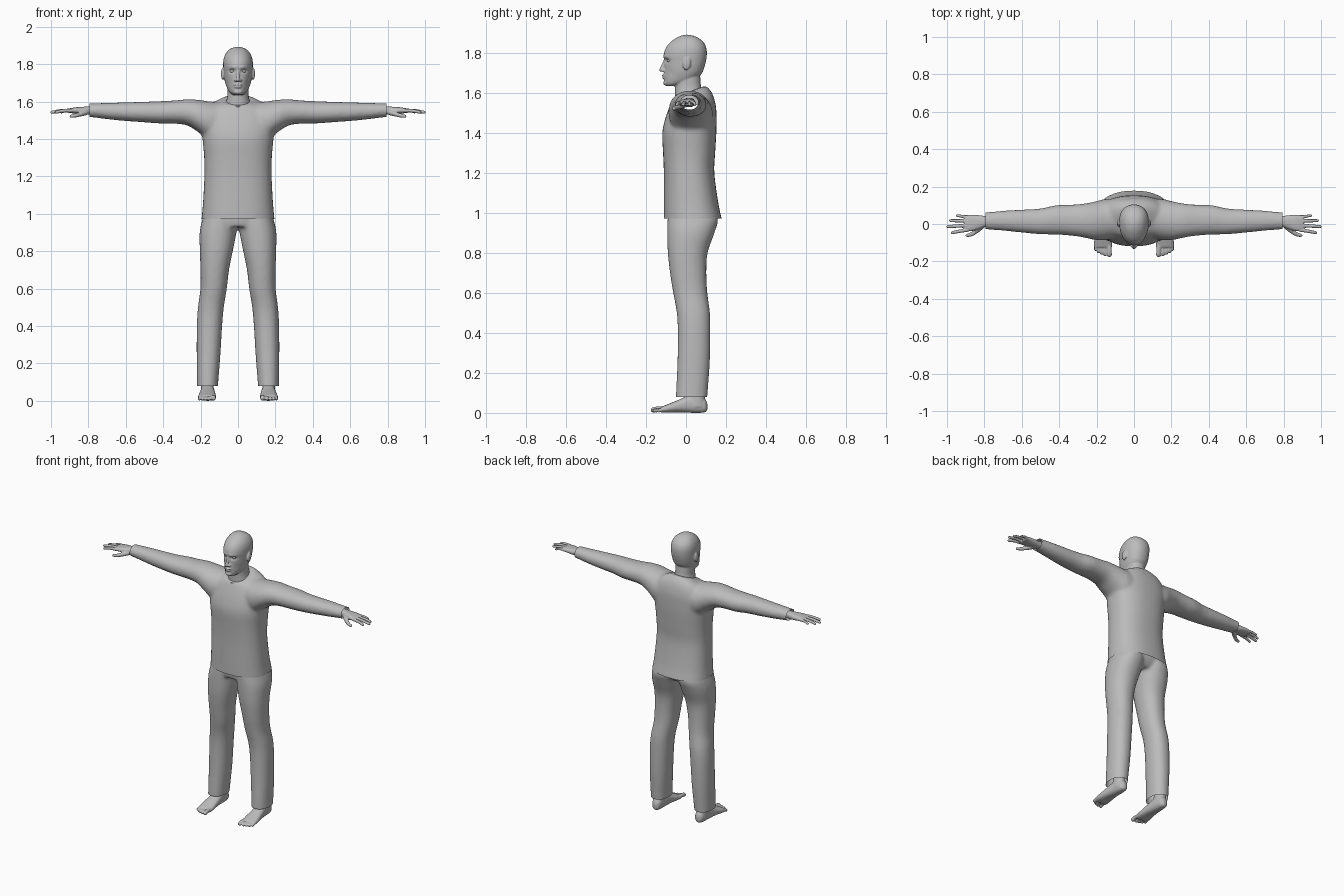
import bpy, bmesh, math
from mathutils import Vector, Matrix

if "Cube" in bpy.data.objects:
    bpy.data.objects.remove(bpy.data.objects["Cube"])

grey = bpy.data.materials.new("plain grey")
grey.diffuse_color = (0.5, 0.5, 0.5, 1)
grey.use_nodes = True
grey.node_tree.nodes["Principled BSDF"].inputs["Base Color"].default_value = grey.diffuse_color


def spline(rows, n=4):
    """Catmull-Rom interpolation of parameter rows."""
    out = []
    for i in range(len(rows) - 1):
        a, b = rows[max(i - 1, 0)], rows[i]
        c, d = rows[i + 1], rows[min(i + 2, len(rows) - 1)]
        for k in range(n):
            t = k / n
            out.append([0.5 * (2 * q + (r - p) * t + (2 * p - 5 * q + 4 * r - s) * t * t
                               + (3 * q - p - 3 * r + s) * t ** 3)
                        for p, q, r, s in zip(a, b, c, d)])
    out.append(list(rows[-1]))
    return out


def oval(u0, u1, v0, v1, p=2.2, n=36):
    """Superellipse points inside a box."""
    pts = []
    for k in range(n):
        a = 2 * math.pi * k / n
        c, s = math.cos(a), math.sin(a)
        cu = math.copysign(abs(c) ** (2 / p), c)
        sv = math.copysign(abs(s) ** (2 / p), s)
        pts.append(((u0 + u1) / 2 + cu * (u1 - u0) / 2, (v0 + v1) / 2 + sv * (v1 - v0) / 2))
    return pts


def loft(bm, rings):
    vs = [[bm.verts.new(p) for p in r] for r in rings]
    n = len(vs[0])
    for a, b in zip(vs, vs[1:]):
        for k in range(n):
            bm.faces.new((a[k], a[(k + 1) % n], b[(k + 1) % n], b[k]))
    bm.faces.new(vs[0][::-1])
    bm.faces.new(vs[-1])


def loft_z(bm, rows, side=1, p=2.2, tilt=0, egg=0):
    """Rows: z, x0, x1, y0, y1 (+ tilt weight)."""
    rings = []
    for r in spline(rows):
        z, x0, x1, y0, y1 = r[:5]
        k = tilt * (r[5] if len(r) > 5 else 0)
        ring = []
        for x, y in oval(x0, x1, y0, y1, p):
            t = (y - (y0 + y1) / 2) / max((y1 - y0) / 2, 1e-4)
            ring.append((side * x * (1 + egg * t), y, z + k * y))
        rings.append(ring)
    loft(bm, rings)


def loft_x(bm, rows, side, p=2.1):
    """Rows: x, y0, y1, z0, z1."""
    loft(bm, [[(side * x, y, z) for y, z in oval(y0, y1, z0, z1, p)]
              for x, y0, y1, z0, z1 in spline(rows)])


def ball(bm, loc, size, rot=0):
    m = Matrix.Translation(loc) @ Matrix.Rotation(rot, 4, 'X') @ Matrix.Diagonal((*size, 1))
    rings = []
    for i in range(13):
        a = math.pi * (0.02 + 0.96 * i / 12)
        s = math.sin(a)
        rings.append([m @ Vector((x, y, -math.cos(a))) for x, y in oval(-s, s, -s, s, 2, 20)])
    loft(bm, rings)


def limb(bm, pts, side=1):
    """Round-ended tube through (x, y, z, r): fingers, toes, nose."""
    rows = spline(pts)
    ps = [Vector((side * r[0], r[1], r[2])) for r in rows]
    rad = [r[3] for r in rows]
    t0, t1 = (ps[0] - ps[1]).normalized(), (ps[-1] - ps[-2]).normalized()
    caps = [math.radians(a) for a in (25, 50, 80)]
    path = [(ps[0] + t0 * rad[0] * math.sin(a), rad[0] * math.cos(a)) for a in reversed(caps)]
    path += list(zip(ps, rad))
    path += [(ps[-1] + t1 * rad[-1] * math.sin(a), rad[-1] * math.cos(a)) for a in caps]
    rings = []
    for i, (c, r) in enumerate(path):
        d = path[min(i + 1, len(path) - 1)][0] - path[max(i - 1, 0)][0]
        u = d.cross(Vector((1, 0, 0) if abs(d.x) < abs(d.y) + abs(d.z) else (0, 0, 1))).normalized()
        v = d.normalized().cross(u)
        rings.append([c + u * a + v * b for a, b in oval(-r, r, -r, r, 2, 14)])
    loft(bm, rings)


def finish(name, bm, voxel, smooth, cuts=(), dents=()):
    """Merge the parts, soften them, push dents, then trim open hems."""
    bmesh.ops.recalc_face_normals(bm, faces=bm.faces)
    me = bpy.data.meshes.new(name)
    bm.to_mesh(me)
    bm.free()
    ob = bpy.data.objects.new(name, me)
    bpy.context.collection.objects.link(ob)
    r = ob.modifiers.new("merge", 'REMESH')
    r.mode = 'VOXEL'
    r.voxel_size = voxel
    s = ob.modifiers.new("soften", 'SMOOTH')
    s.factor, s.iterations = 0.5, smooth
    dg = bpy.context.evaluated_depsgraph_get()
    new = bpy.data.meshes.new_from_object(ob.evaluated_get(dg))
    ob.modifiers.clear()
    ob.data = new
    bm = bmesh.new()
    bm.from_mesh(new)
    for x, z, rx, rz, dy in dents:
        for v in bm.verts:
            if v.co.y < -0.03:
                v.co.y += dy * math.exp(-((abs(v.co.x) - x) / rx) ** 2 - ((v.co.z - z) / rz) ** 2)
    for co, no in cuts:
        bmesh.ops.bisect_plane(bm, geom=bm.verts[:] + bm.edges[:] + bm.faces[:],
                               plane_co=co, plane_no=no, clear_outer=True)
    for f in bm.faces:
        f.smooth = True
        f.material_index = 0
    bm.to_mesh(new)
    bm.free()
    new.materials.clear()
    new.materials.append(grey)


# shirt: torso and sleeves
bm = bmesh.new()
torso = [(0.93, .198, -.11, .186, 0), (0.975, .195, -.111, .178, 0), (1.05, .188, -.111, .162, 0),
         (1.2, .18, -.111, .142, 0), (1.3, .181, -.115, .146, 0), (1.4, .19, -.119, .152, 0),
         (1.47, .195, -.105, .153, 0), (1.53, .185, -.085, .15, .1), (1.575, .15, -.07, .132, .5),
         (1.602, .085, -.062, .1, 1)]
loft_z(bm, [(z, -w, w, a, b, t) for z, w, a, b, t in torso], p=2.4, tilt=0.36)
sleeve = [(.02, -.05, .13, 1.42, 1.595), (.14, -.085, .135, 1.39, 1.6), (.21, -.085, .12, 1.435, 1.609),
          (.27, -.072, .109, 1.472, 1.612), (.34, -.062, .103, 1.482, 1.606), (.42, -.057, .1, 1.483, 1.602),
          (.5, -.055, .083, 1.489, 1.599), (.6, -.046, .077, 1.496, 1.596), (.7, -.036, .071, 1.506, 1.593),
          (.79, -.029, .063, 1.517, 1.59), (.83, -.029, .063, 1.517, 1.59)]
for s in (1, -1):
    loft_x(bm, sleeve, s)
finish("shirt", bm, 0.01, 8,
       [((0, 0, .973), (0, 0, -1)), ((.795, 0, 0), (1, 0, 0)), ((-.795, 0, 0), (-1, 0, 0))])

# shirt collar, a thin tilted ring
bm = bmesh.new()
tilt = Matrix.Translation((0, .013, 1.6)) @ Matrix.Rotation(.36, 4, 'X')
for a, b in [(i * math.pi / 2, (i + 1) * math.pi / 2) for i in range(4)]:
    arc = [a + (b - a) * k / 8 for k in range(9)]
    limb(bm, [(*(tilt @ Vector((.071 * math.cos(t), .077 * math.sin(t), 0))), .0065) for t in arc])
finish("collar", bm, 0.004, 2)

# trousers
bm = bmesh.new()
leg = [(1.04, .0, .165, -.085, .13), (.97, .0, .19, -.092, .16), (.9, .008, .205, -.094, .142),
       (.8, .028, .204, -.091, .108), (.7, .048, .201, -.08, .102), (.6, .06, .201, -.064, .107),
       (.5, .076, .214, -.046, .12), (.4, .085, .22, -.041, .122), (.25, .094, .221, -.043, .119),
       (.08, .107, .219, -.051, .107), (.04, .107, .219, -.051, .107)]
for s in (1, -1):
    loft_z(bm, leg, s)
loft_z(bm, [(1.04, -.165, .165, -.085, .13), (.98, -.188, .188, -.092, .15), (.93, -.15, .15, -.085, .12)])
finish("trousers", bm, 0.009, 7, [((0, 0, .08), (0, 0, -1))])

# head and neck
bm = bmesh.new()
head = [(1.637, .028, -.1, -.04), (1.65, .044, -.108, .0), (1.67, .057, -.11, .05), (1.7, .068, -.11, .08),
        (1.73, .074, -.108, .092), (1.76, .077, -.109, .1), (1.79, .079, -.112, .104),
        (1.82, .078, -.104, .103), (1.85, .069, -.084, .092), (1.875, .05, -.052, .066),
        (1.888, .027, -.024, .036), (1.893, .006, 0, .01)]
loft_z(bm, [(z, -w, w, a, b) for z, w, a, b in head], p=2.15, egg=0.1)
loft_z(bm, [(1.54, -.08, .08, -.055, .1), (1.59, -.066, .066, -.055, .088), (1.63, -.057, .057, -.056, .076),
            (1.67, -.056, .056, -.056, .072), (1.72, -.054, .054, -.05, .07)])
limb(bm, [(0, -.105, 1.765, .007), (0, -.115, 1.74, .008), (0, -.124, 1.717, .0105)])
for s in (1, -1):
    ball(bm, (s * .013, -.113, 1.714), (.009, .011, .008))
    ball(bm, (s * .081, .004, 1.748), (.01, .02, .033), -.15)
ball(bm, (0, -.107, 1.69), (.024, .014, .0065))
ball(bm, (0, -.106, 1.678), (.021, .014, .0065))
ball(bm, (0, -.1, 1.652), (.024, .014, .014))
finish("head", bm, 0.004, 3, (),
       [(.031, 1.763, .016, .011, .012), (.028, 1.783, .02, .008, -.004), (.05, 1.7, .015, .02, .004)])

# eyes
bm = bmesh.new()
for s in (1, -1):
    ball(bm, (s * .031, -.084, 1.763), (.013, .012, .009))
finish("eyes", bm, 0.003, 1)

# hands
bm = bmesh.new()
palm = [(.74, -.012, .045, 1.53, 1.578), (.79, -.014, .042, 1.53, 1.575), (.83, -.028, .047, 1.531, 1.572),
        (.87, -.038, .049, 1.536, 1.569), (.905, -.038, .047, 1.539, 1.563)]
fingers = [(-.032, -.046, .978, .0092), (-.008, -.014, 1.002, .0095),
           (.016, .018, .988, .009), (.038, .045, .952, .008)]
for s in (1, -1):
    loft_x(bm, palm, s, 2.4)
    for y0, y1, tip, r in fingers:
        limb(bm, [(.89, y0, 1.552, r + .001), ((.89 + tip) / 2, (y0 + y1) / 2, 1.551, r),
                  (tip - r + .002, y1, 1.543, r - .001)], s)
    limb(bm, [(.815, -.012, 1.542, .016), (.845, -.04, 1.532, .0125), (.872, -.056, 1.525, .0105),
              (.892, -.061, 1.522, .0085)], s)
finish("hands", bm, 0.0035, 2)

# feet
bm = bmesh.new()
foot = [(.107, .15, .17, .015, .045), (.095, .135, .187, .003, .07), (.06, .128, .195, .0, .085),
        (.01, .125, .2, .001, .085), (-.04, .121, .206, .003, .064), (-.09, .117, .213, .001, .044),
        (-.125, .118, .214, .001, .03)]
toes = [(.131, -.164, .0135), (.155, -.163, .0095), (.173, -.157, .009), (.19, -.148, .0088), (.206, -.136, .0085)]
for s in (1, -1):
    loft(bm, [[(s * x, y, z) for x, z in oval(x0, x1, z0, z1, 2.4)]
              for y, x0, x1, z0, z1 in spline(foot)])
    loft_z(bm, [(.03, .128, .198, .0, .1), (.08, .13, .198, .01, .094), (.13, .133, .195, .015, .09),
                (.2, .133, .197, .0, .092)], s)
    for x, y, r in toes:
        limb(bm, [(x * .9 + .016, -.1, r + .006, r), (x, y * .5 - .066, r + .006, r * .9), (x, y, r + .001, r)], s)
finish("feet", bm, 0.0045, 2)
